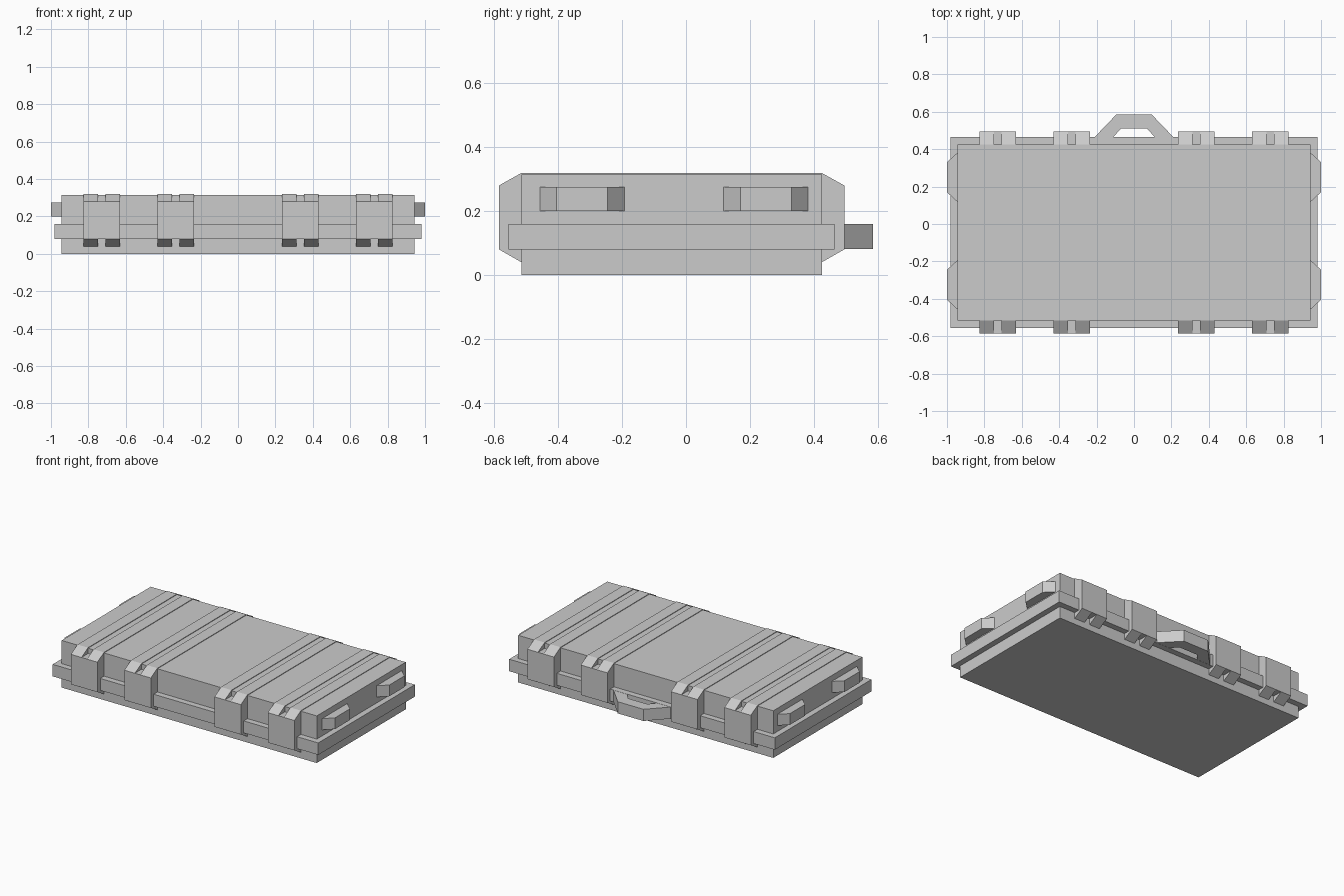
import bpy, bmesh
from mathutils import Vector

if "Cube" in bpy.data.objects:
    bpy.data.objects.remove(bpy.data.objects["Cube"])

grey = bpy.data.materials.new("light_grey")
grey.diffuse_color = (0.6, 0.6, 0.6, 1)
grey.use_nodes = True
grey.node_tree.nodes["Principled BSDF"].inputs["Base Color"].default_value = grey.diffuse_color


def prism(name, profile, axis, lo, hi):
    """Extrude a 2D profile along an axis. axis x: (y,z) profile, axis z: (x,y)."""
    bm = bmesh.new()
    place = (lambda p: (lo, p[0], p[1])) if axis == "x" else (lambda p: (p[0], p[1], lo))
    step = Vector((hi - lo, 0, 0)) if axis == "x" else Vector((0, 0, hi - lo))
    face = bm.faces.new([bm.verts.new(place(p)) for p in profile])
    ext = bmesh.ops.extrude_face_region(bm, geom=[face], use_keep_orig=True)
    moved = [g for g in ext["geom"] if isinstance(g, bmesh.types.BMVert)]
    bmesh.ops.translate(bm, verts=moved, vec=step)
    bmesh.ops.recalc_face_normals(bm, faces=bm.faces)
    mesh = bpy.data.meshes.new(name)
    bm.to_mesh(mesh)
    bm.free()
    mesh.materials.append(grey)
    obj = bpy.data.objects.new(name, mesh)
    bpy.context.collection.objects.link(obj)
    return obj


def box(name, x0, x1, y0, y1, z0, z1):
    return prism(name, [(x0, y0), (x1, y0), (x1, y1), (x0, y1)], "z", z0, z1)


# Case body and the rim around its seam
box("case_body", -0.943, 0.943, -0.515, 0.425, 0, 0.315)
box("case_rim", -0.982, 0.982, -0.555, 0.465, 0.08, 0.16)

# Paired straps: run down the front, over the lid and down the back
strap = [(-0.515, 0.04), (-0.585, 0.08), (-0.585, 0.28), (-0.515, 0.319),
         (0.425, 0.319), (0.495, 0.28), (0.495, 0.08), (0.425, 0.04),
         (0.42, 0.04), (0.42, 0.31), (-0.51, 0.31), (-0.51, 0.04)]
for cx in (-0.728, -0.333, 0.333, 0.728):
    for side in (-1, 1):
        mid = cx + side * 0.059
        prism("strap", strap, "x", mid - 0.039, mid + 0.039)
    # Latch plates filling the gap between the two straps
    box("front_latch", cx - 0.0205, cx + 0.0205, -0.585, -0.51, 0.08, 0.28)
    box("back_latch", cx - 0.0205, cx + 0.0205, 0.42, 0.495, 0.08, 0.28)

# Tapered grips on both ends
for s in (-1, 1):
    for cy in (-0.325, 0.25):
        prism("end_grip", [(s * 0.94, cy - 0.135), (s * 1.0, cy - 0.08),
                           (s * 1.0, cy + 0.08), (s * 0.94, cy + 0.135)],
              "z", 0.2, 0.275)

# Carrying handle on the back
half = [(0.215, 0.46), (0.095, 0.585)]
hole = [(0.07, 0.51), (0.115, 0.46)]
prism("carry_handle",
      half + [(-x, y) for x, y in reversed(half)]
      + [(-x, y) for x, y in reversed(hole)] + hole, "z", 0.081, 0.159)
